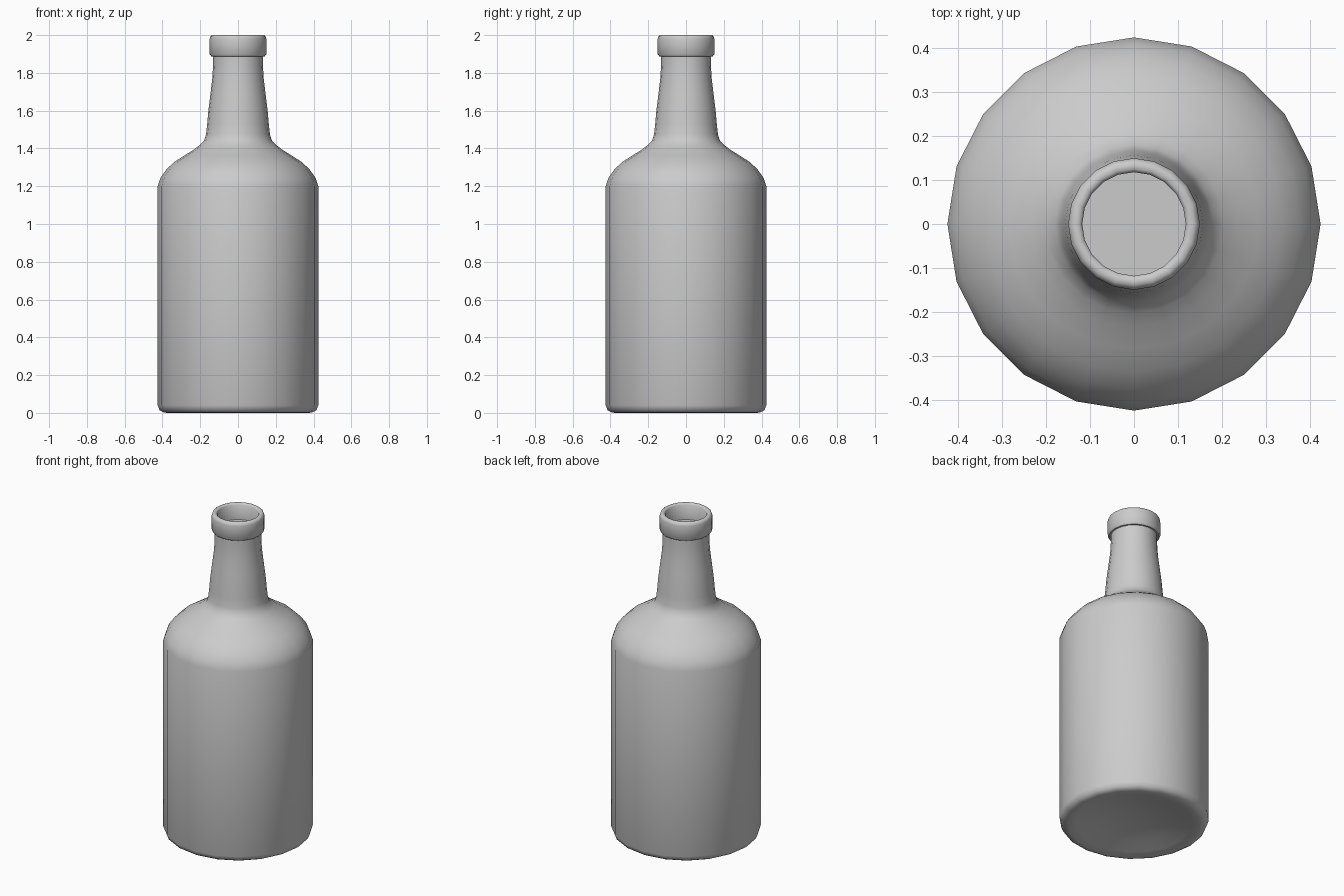
import bpy, bmesh, math

if "Cube" in bpy.data.objects:
    bpy.data.objects.remove(bpy.data.objects["Cube"])

SIDES = 20


def lathe(name, profile):
    """Revolve (radius, z) points around z; zero-radius points become poles."""
    bm = bmesh.new()
    rings = []
    for r, z in profile:
        if r == 0:
            rings.append([bm.verts.new((0, 0, z))] * SIDES)
        else:
            rings.append([bm.verts.new((r * math.cos(2 * math.pi * i / SIDES),
                                        r * math.sin(2 * math.pi * i / SIDES), z))
                          for i in range(SIDES)])
    for a, b in zip(rings, rings[1:]):
        for i in range(SIDES):
            j = (i + 1) % SIDES
            bm.faces.new(list(dict.fromkeys((a[i], a[j], b[j], b[i]))))
    bmesh.ops.recalc_face_normals(bm, faces=bm.faces)
    mesh = bpy.data.meshes.new(name)
    bm.to_mesh(mesh)
    bm.free()
    obj = bpy.data.objects.new(name, mesh)
    bpy.context.collection.objects.link(obj)
    bpy.context.view_layer.objects.active = obj
    obj.select_set(True)
    bpy.ops.object.shade_smooth_by_angle(angle=math.radians(50))
    obj.select_set(False)
    return obj


# Dished base
base = [(0, 0.06), (0.12, 0.053), (0.24, 0.033), (0.33, 0.01), (0.375, 0)]
# Straight body and rounded shoulder
body = [(0.395, 0.003), (0.415, 0.014), (0.425, 0.04), (0.425, 1.2),
        (0.41, 1.245), (0.378, 1.29), (0.338, 1.328), (0.285, 1.362),
        (0.235, 1.393), (0.203, 1.418)]
# Tapering neck
neck = [(0.18, 1.44), (0.169, 1.475), (0.163, 1.53), (0.157, 1.6), (0.147, 1.68),
        (0.136, 1.77), (0.132, 1.84), (0.132, 1.888)]
# Rolled lip, opening and recessed inner floor
lip = [(0.142, 1.888), (0.15, 1.898), (0.15, 1.982), (0.146, 1.994), (0.138, 2.0),
       (0.125, 2.0), (0.118, 1.992), (0.118, 1.9), (0, 1.9)]

lathe("bottle", base + body + neck + lip)
